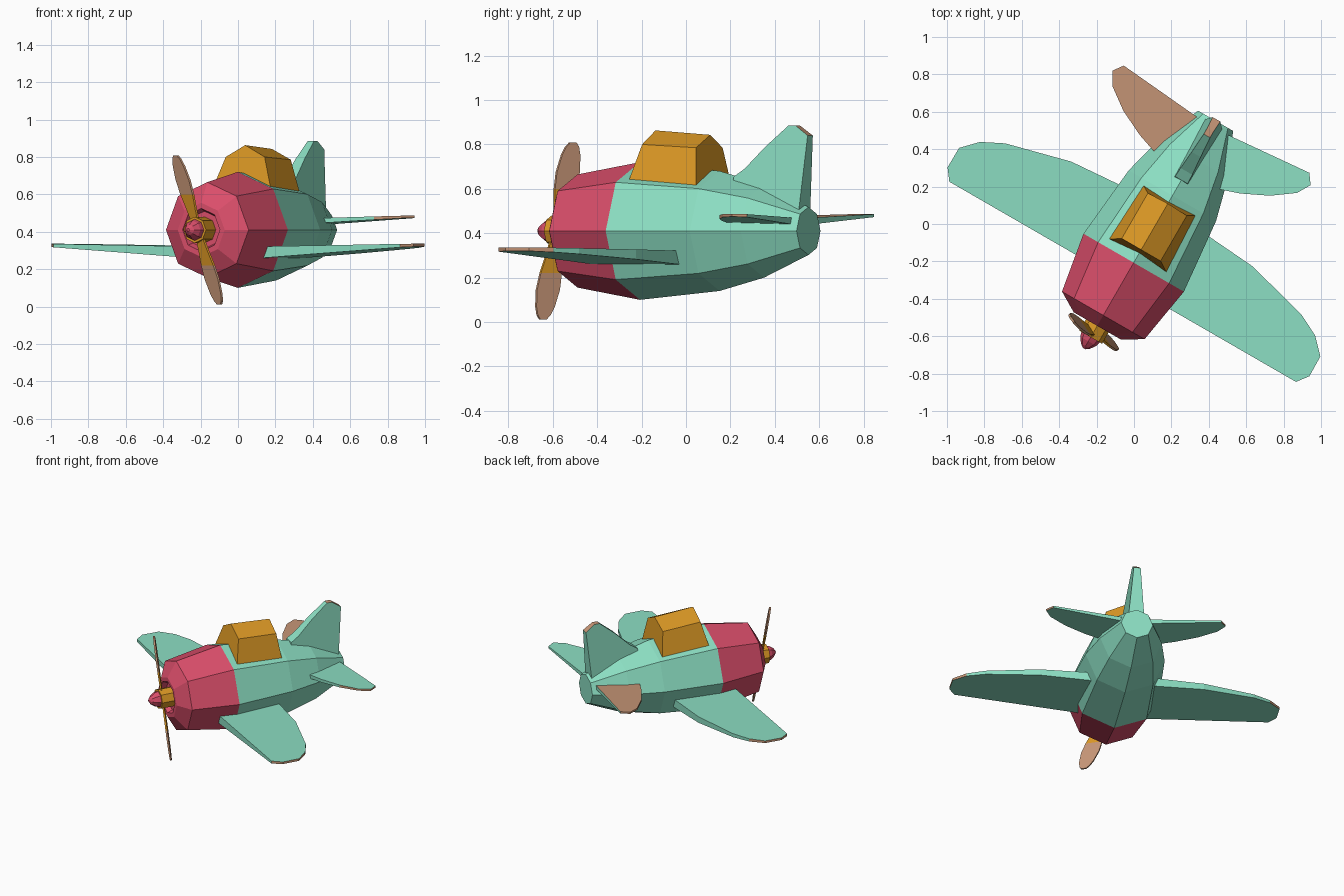
import bpy, bmesh, math
from mathutils import Matrix, Vector

if "Cube" in bpy.data.objects:
    bpy.data.objects.remove(bpy.data.objects["Cube"])

# Aircraft is modelled nose toward -y about its own axis, then turned and placed
PLACE = (Matrix.Rotation(math.radians(-30), 4, 'Z')
         @ Matrix.Translation((0.102, 0, 0)))
AXIS_Z = 0.41


def material(name, rgb):
    m = bpy.data.materials.new(name)
    m.diffuse_color = (*rgb, 1)
    m.use_nodes = True
    m.node_tree.nodes["Principled BSDF"].inputs["Base Color"].default_value = m.diffuse_color
    return m


MATS = [material("mint green", (0.26, 0.73, 0.54)),
        material("raspberry pink", (0.70, 0.076, 0.145)),
        material("amber gold", (0.70, 0.31, 0.018)),
        material("tan brown", (0.56, 0.30, 0.18))]
GREEN, PINK, GOLD, TAN = range(4)


def build(name, verts, faces, rule):
    """Make a flat-shaded object; rule(centre, normal) gives the colour index."""
    bm = bmesh.new()
    vs = [bm.verts.new(v) for v in verts]
    for f in faces:
        bm.faces.new([vs[i] for i in f])
    bmesh.ops.recalc_face_normals(bm, faces=bm.faces)
    bm.normal_update()
    for f in bm.faces:
        f.material_index = rule(f.calc_center_median(), f.normal)
    bm.transform(PLACE)
    me = bpy.data.meshes.new(name)
    bm.to_mesh(me)
    bm.free()
    for m in MATS:
        me.materials.append(m)
    ob = bpy.data.objects.new(name, me)
    bpy.context.collection.objects.link(ob)
    return ob


def lathe(name, rings, rule, sides=8):
    """Loft (y, radius) rings around the fuselage axis and cap both ends."""
    verts, faces = [], []
    for y, r in rings:
        for k in range(sides):
            a = 2 * math.pi * k / sides
            verts.append((r * math.cos(a), y, AXIS_Z + r * math.sin(a)))
    for i in range(len(rings) - 1):
        for k in range(sides):
            n = (k + 1) % sides
            a, b = i * sides, (i + 1) * sides
            faces.append((a + k, a + n, b + n, b + k))
    faces.append(range(sides))
    faces.append(range(len(verts) - sides, len(verts)))
    build(name, verts, faces, rule)


def plate(name, side_a, side_b, rule):
    """Close two matching outlines into a tapered plate."""
    n = len(side_a)
    faces = [tuple(range(n)), tuple(range(n, 2 * n))]
    faces += [(i, (i + 1) % n, n + (i + 1) % n, n + i) for i in range(n)]
    build(name, side_a + side_b, faces, rule)


def lerp(a, b, t):
    return a + (b - a) * t


def surface_pair(name, outline, top, bottom, span, rule):
    """Two mirrored flying surfaces from one (x, y) outline."""
    x0, x1 = span
    for label, s in (("right", 1), ("left", -1)):
        a = [(s * x, y, lerp(*top, (x - x0) / (x1 - x0))) for x, y in outline]
        b = [(s * x, y, lerp(*bottom, (x - x0) / (x1 - x0))) for x, y in outline]
        plate(label + "_" + name, a, b, lambda c, n, s=s: rule(c, n, s))


# Fuselage with pink cowling and a shallow recess in the nose
lathe("fuselage",
      [(-0.535, 0.10), (-0.57, 0.115), (-0.57, 0.145), (-0.505, 0.255),
       (-0.18, 0.31), (0.234, 0.27), (0.465, 0.21), (0.696, 0.108)],
      lambda c, n: PINK if c.y < -0.18 else GREEN)

# Main wings with tan tips on the rim
surface_pair("wing",
             [(0.12, -0.298), (1.07, -0.298), (1.117, -0.236), (1.115, -0.115),
              (1.035, -0.032), (0.914, 0.029), (0.56, 0.121), (0.12, 0.155)],
             (0.322, 0.336), (0.262, 0.32), (0.25, 1.115),
             lambda c, n, s: TAN if abs(c.x) > 1.07 and abs(n.z) < 0.8 else GREEN)

# Tailplane: tan outer rim, and a tan upper face on the left side


def tail_rule(c, n, s):
    if s < 0 and n.z > 0.8:
        return TAN
    return TAN if abs(c.x) > 0.49 and abs(n.z) < 0.8 else GREEN


surface_pair("tailplane",
             [(0.05, 0.66), (0.573, 0.706), (0.612, 0.652), (0.57, 0.58),
              (0.453, 0.495), (0.31, 0.426), (0.21, 0.392), (0.05, 0.36)],
             (0.472, 0.487), (0.444, 0.475), (0.15, 0.61), tail_rule)

# Tail fin, thinner toward its tan tip
FIN = [(0.32, 0.60), (0.33, 0.655), (0.384, 0.69), (0.488, 0.79), (0.603, 0.885),
       (0.64, 0.885), (0.705, 0.84), (0.675, 0.50)]
fin_sides = [[(s * lerp(0.048, 0.02, (z - 0.55) / 0.33), y, z) for y, z in FIN]
             for s in (1, -1)]
plate("tail_fin", *fin_sides,
      lambda c, n: TAN if c.z > 0.855 and abs(n.x) < 0.7 else GREEN)

# Canopy: tapered box with a ridged roof
front = [(-0.178, -0.137, 0.635), (-0.12, -0.10, 0.80), (0, -0.10, 0.863),
         (0.12, -0.10, 0.80), (0.178, -0.137, 0.635)]
back = [(-0.16, 0.203, 0.615), (-0.12, 0.180, 0.785), (0, 0.185, 0.843),
        (0.12, 0.180, 0.785), (0.16, 0.203, 0.615)]
plate("canopy", front, back, lambda c, n: GOLD)

# Propeller hub and spinner
lathe("propeller_hub", [(-0.64, 0.07), (-0.53, 0.07)], lambda c, n: GOLD)
lathe("spinner", [(-0.63, 0.06), (-0.665, 0.05), (-0.695, 0.028), (-0.71, 0.008)],
      lambda c, n: PINK)

# Two propeller blades, gold near the hub and tan outward
BLADE = [(0.03, 0.06), (0.12, 0.085), (0.20, 0.115), (0.28, 0.125),
         (0.36, 0.10), (0.40, 0.07), (0.42, 0.035)]
chord = Vector((0.9, -0.43, 0))
thick = Vector((0.43, 0.9, 0)) * 0.006
hub = Vector((0, -0.608, AXIS_Z))
for label, s in (("upper", 1), ("lower", -1)):
    axis = Vector((-0.32, 0, 0.947)) * s
    verts, faces = [], []
    for r, w in BLADE:
        for e, t in ((-1, -1), (1, -1), (1, 1), (-1, 1)):
            verts.append(hub + axis * r + chord * (e * w / 2) + thick * t)
    for i in range(len(BLADE) - 1):
        for k in range(4):
            n = (k + 1) % 4
            faces.append((4 * i + k, 4 * i + n, 4 * i + 4 + n, 4 * i + 4 + k))
    faces += [(0, 1, 2, 3), tuple(range(len(verts) - 4, len(verts)))]
    build(label + "_propeller_blade", verts, faces,
          lambda c, n: TAN if abs(c.z - AXIS_Z) > 0.18 else GOLD)
